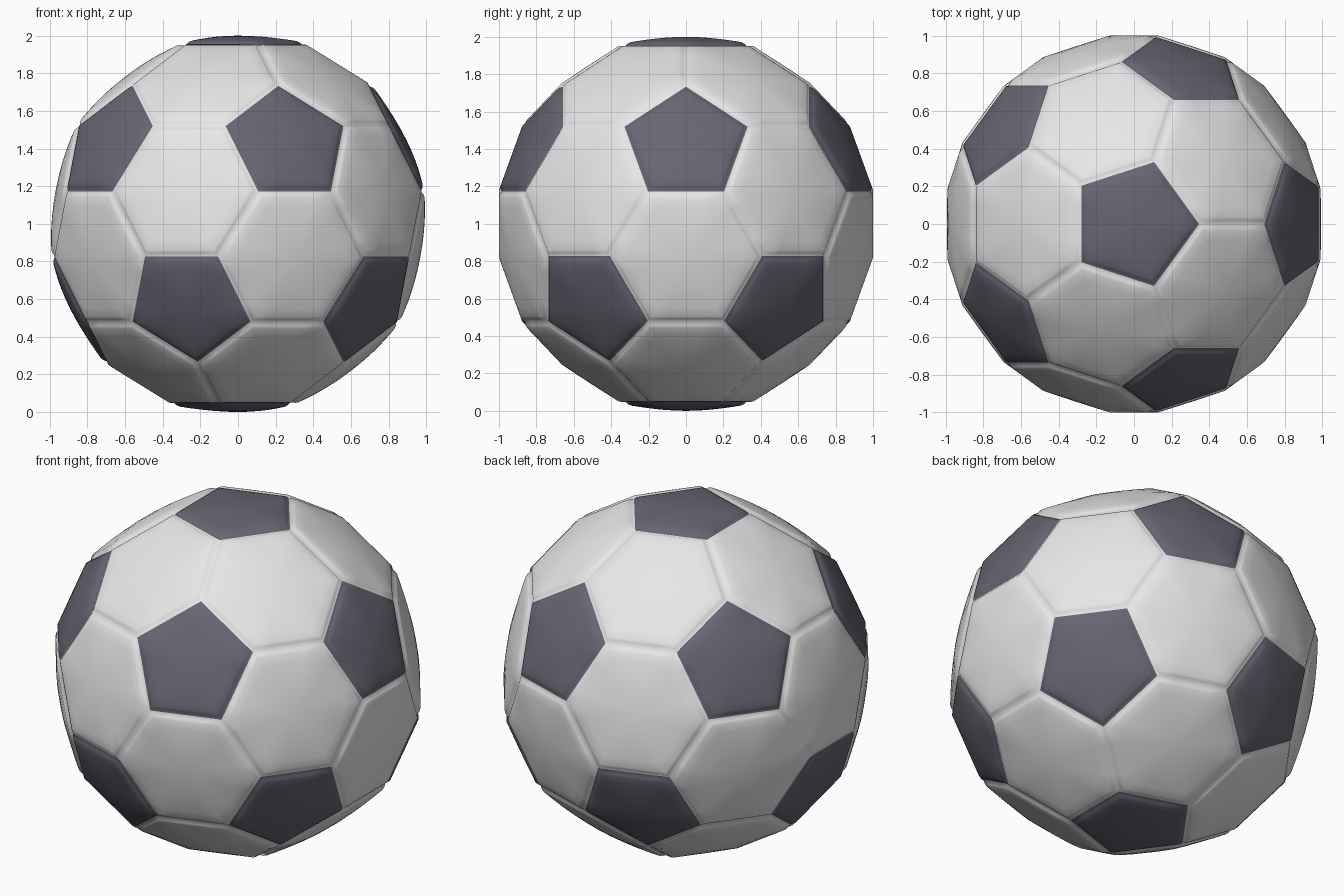
import bpy, bmesh
from math import sin, cos, atan2, radians, sqrt
from mathutils import Vector
from itertools import combinations

if "Cube" in bpy.data.objects:
    bpy.data.objects.remove(bpy.data.objects["Cube"])

SEAM_RADIUS = 1.008   # distance of the seam corners from the centre
STEPS = 4             # segments along each panel edge
INSET = 0.03          # width of the rolled panel border


def material(name, rgb):
    mat = bpy.data.materials.new(name)
    mat.use_nodes = True
    mat.diffuse_color = (*rgb, 1)
    mat.node_tree.nodes["Principled BSDF"].inputs["Base Color"].default_value = (*rgb, 1)
    return mat


def around(points):
    """Sort points counter-clockwise about their outward centre direction."""
    mid = sum(points, Vector()) / len(points)
    axis = mid.normalized()
    u = (points[0] - mid).normalized()
    w = axis.cross(u)
    return mid, axis, sorted(points, key=lambda p: atan2((p - mid).dot(w), (p - mid).dot(u)))


def add_panel(bm, points, rim, crown, mat_index):
    """Padded panel: straight seam outline, rolled border, shallow dome."""
    mid, axis, corners = around(points)
    count = len(corners)
    outline = [corners[i].lerp(corners[(i + 1) % count], s / STEPS) - mid
               for i in range(count) for s in range(STEPS)]
    apothem = min(p.length for p in outline)
    edge = 1 - INSET / apothem
    profile = [(1, 0), ((1 + edge) / 2, rim * 0.68), (edge, rim)]
    for k in (0.85, 0.65, 0.45, 0.22):
        profile.append((edge * k, rim + (crown - rim) * (1 - k * k)))
    rings = []
    for t, height in profile:
        ring = []
        for p in outline:
            # inner rings become rounder towards the crown
            mix = 0 if t >= edge else 1 - t / edge
            spot = p.lerp(p.normalized() * apothem * 1.06, mix) * t
            ring.append(bm.verts.new(mid + spot + axis * height))
        rings.append(ring)
    top = bm.verts.new(mid + axis * crown)
    total = len(outline)
    for i in range(total):
        j = (i + 1) % total
        for a, b in zip(rings, rings[1:]):
            bm.faces.new((a[i], a[j], b[j], b[i])).material_index = mat_index
        bm.faces.new((rings[-1][i], rings[-1][j], top)).material_index = mat_index


# Twelve panel directions: two poles and two staggered rings
level = 1 / sqrt(5)
hubs = [Vector((0, 0, 1)), Vector((0, 0, -1))]
for k in range(5):
    for start, z in ((0, level), (36, -level)):
        a = radians(start + 72 * k)
        hubs.append(Vector((2 * level * cos(a), 2 * level * sin(a), z)))


def near(a, b):
    return 0.1 < (a - b).length < 1.2


def seam_corner(a, b):
    return a.lerp(b, 1 / 3).normalized() * SEAM_RADIUS


bm = bmesh.new()
# Dark five-sided panels
for hub in hubs:
    ring = [seam_corner(hub, other) for other in hubs if near(hub, other)]
    base = SEAM_RADIUS * 0.9393
    add_panel(bm, ring, 0.025, 1 - base, 1)
# Light six-sided panels
for trio in combinations(hubs, 3):
    if all(near(a, b) for a, b in combinations(trio, 2)):
        ring = [seam_corner(a, b) for a in trio for b in trio if a is not b]
        add_panel(bm, ring, 0.026, 0.063, 0)

# Join the seams and stand the ball on the ground
bmesh.ops.remove_doubles(bm, verts=bm.verts, dist=0.0005)
bmesh.ops.recalc_face_normals(bm, faces=bm.faces)
bmesh.ops.translate(bm, verts=bm.verts, vec=(0, 0, 1))
mesh = bpy.data.meshes.new("ball")
bm.to_mesh(mesh)
bm.free()
mesh.materials.append(material("light grey leather", (0.8, 0.8, 0.8)))
mesh.materials.append(material("dark violet grey leather", (0.14, 0.128, 0.17)))
ball = bpy.data.objects.new("ball", mesh)
bpy.context.collection.objects.link(ball)
for face in mesh.polygons:
    face.use_smooth = True
